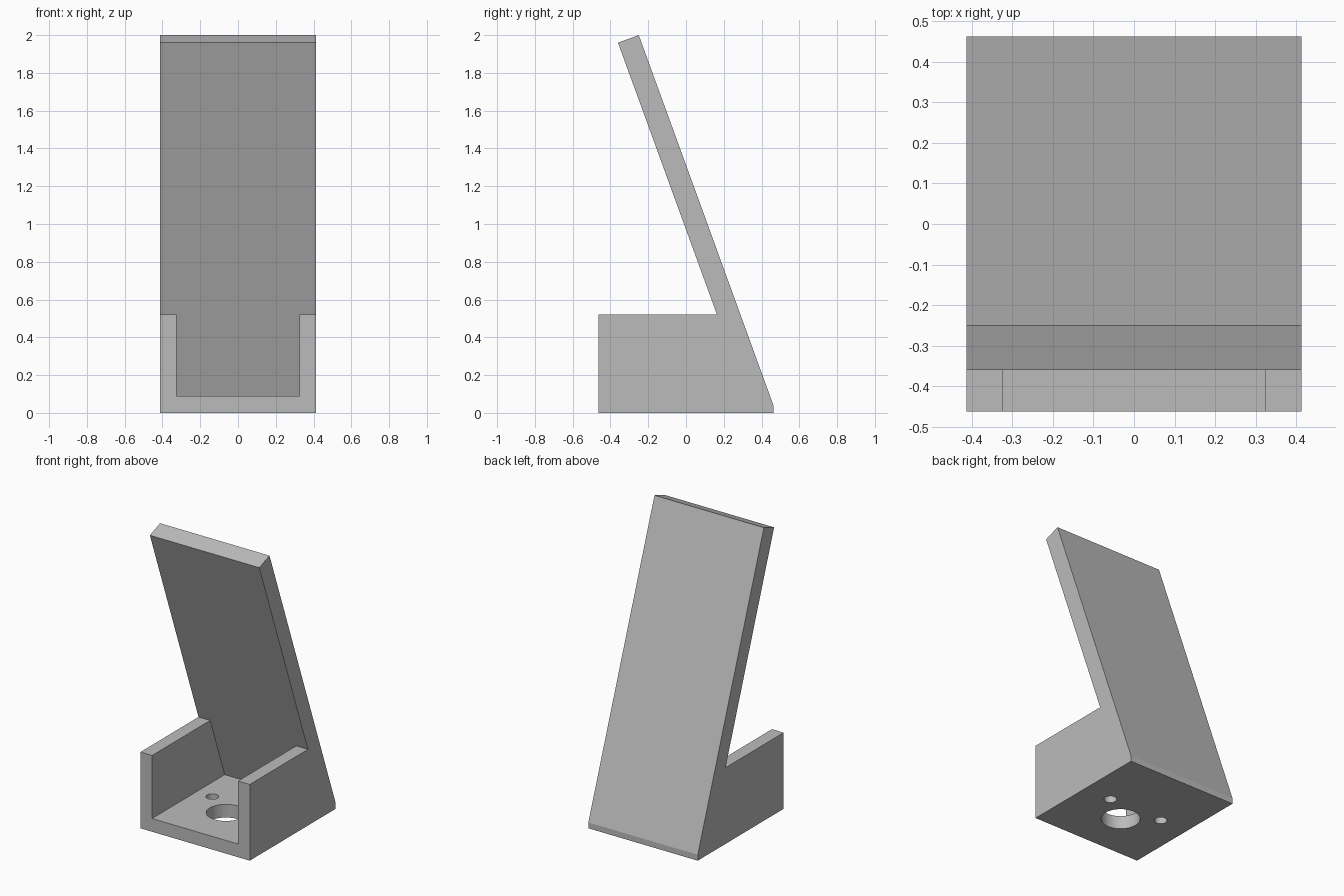
import bpy
import bmesh
import math

cube = bpy.data.objects.get("Cube")
if cube:
    bpy.data.objects.remove(cube, do_unlink=True)

HALF_W, HALF_D = 0.413, 0.463
FLOOR, WALL_TOP, WALL = 0.09, 0.52, 0.088
LEAN = math.tan(math.radians(20))

grey = bpy.data.materials.new("plain grey")
grey.use_nodes = True
colour = (0.5, 0.5, 0.5, 1)
grey.diffuse_color = colour
grey.node_tree.nodes["Principled BSDF"].inputs["Base Color"].default_value = colour


def finish(name, bm):
    bmesh.ops.recalc_face_normals(bm, faces=bm.faces)
    mesh = bpy.data.meshes.new(name)
    bm.to_mesh(mesh)
    bm.free()
    mesh.materials.append(grey)
    obj = bpy.data.objects.new(name, mesh)
    bpy.context.collection.objects.link(obj)
    return obj


def extrude_profile(name, points, half_width):
    """Extrude a (y, z) side profile across x."""
    bm = bmesh.new()
    face = bm.faces.new([bm.verts.new((-half_width, y, z)) for y, z in points])
    new = bmesh.ops.extrude_face_region(bm, geom=[face])["geom"]
    verts = [v for v in new if isinstance(v, bmesh.types.BMVert)]
    bmesh.ops.translate(bm, verts=verts, vec=(2 * half_width, 0, 0))
    return finish(name, bm)


def cylinder(name, x, y, radius):
    bm = bmesh.new()
    bmesh.ops.create_cone(bm, cap_ends=True, segments=48, radius1=radius,
                          radius2=radius, depth=0.4)
    bmesh.ops.translate(bm, verts=bm.verts, vec=(x, y, FLOOR / 2))
    return finish(name, bm)


def front_y(z):
    """Front surface of the leaning backrest."""
    return 0.164 - (z - WALL_TOP) * LEAN


# Tray sides and leaning backrest share one silhouette
stand = extrude_profile("leaning_stand", [
    (-HALF_D, 0), (HALF_D, 0), (HALF_D, 0.04), (-0.25, 2.0),
    (front_y(1.96), 1.96), (front_y(WALL_TOP), WALL_TOP), (-HALF_D, WALL_TOP),
], HALF_W)

# Open-fronted tray pocket, then one large and two small floor holes
cutters = [
    extrude_profile("pocket_cutter", [
        (-0.6, FLOOR), (front_y(FLOOR), FLOOR),
        (front_y(WALL_TOP), WALL_TOP), (-0.6, 0.9),
    ], HALF_W - WALL),
    cylinder("large_hole_cutter", 0, -0.13, 0.122),
]
for side in (-1, 1):
    cutters.append(cylinder("small_hole_cutter", side * 0.205, 0.015, 0.04))

for cutter in cutters:
    cutter.hide_render = True
    mod = stand.modifiers.new(cutter.name, 'BOOLEAN')
    mod.operation = 'DIFFERENCE'
    mod.solver = 'EXACT'
    mod.object = cutter

# Bake the cuts and drop the cutters
graph = bpy.context.evaluated_depsgraph_get()
graph.update()
baked = bpy.data.meshes.new_from_object(stand.evaluated_get(graph))
stand.modifiers.clear()
stand.data = baked
for cutter in cutters:
    bpy.data.objects.remove(cutter, do_unlink=True)

# Smooth hole walls, crisp edges elsewhere
bpy.ops.object.select_all(action='DESELECT')
stand.select_set(True)
bpy.context.view_layer.objects.active = stand
bpy.ops.object.shade_smooth_by_angle(angle=math.radians(15))
